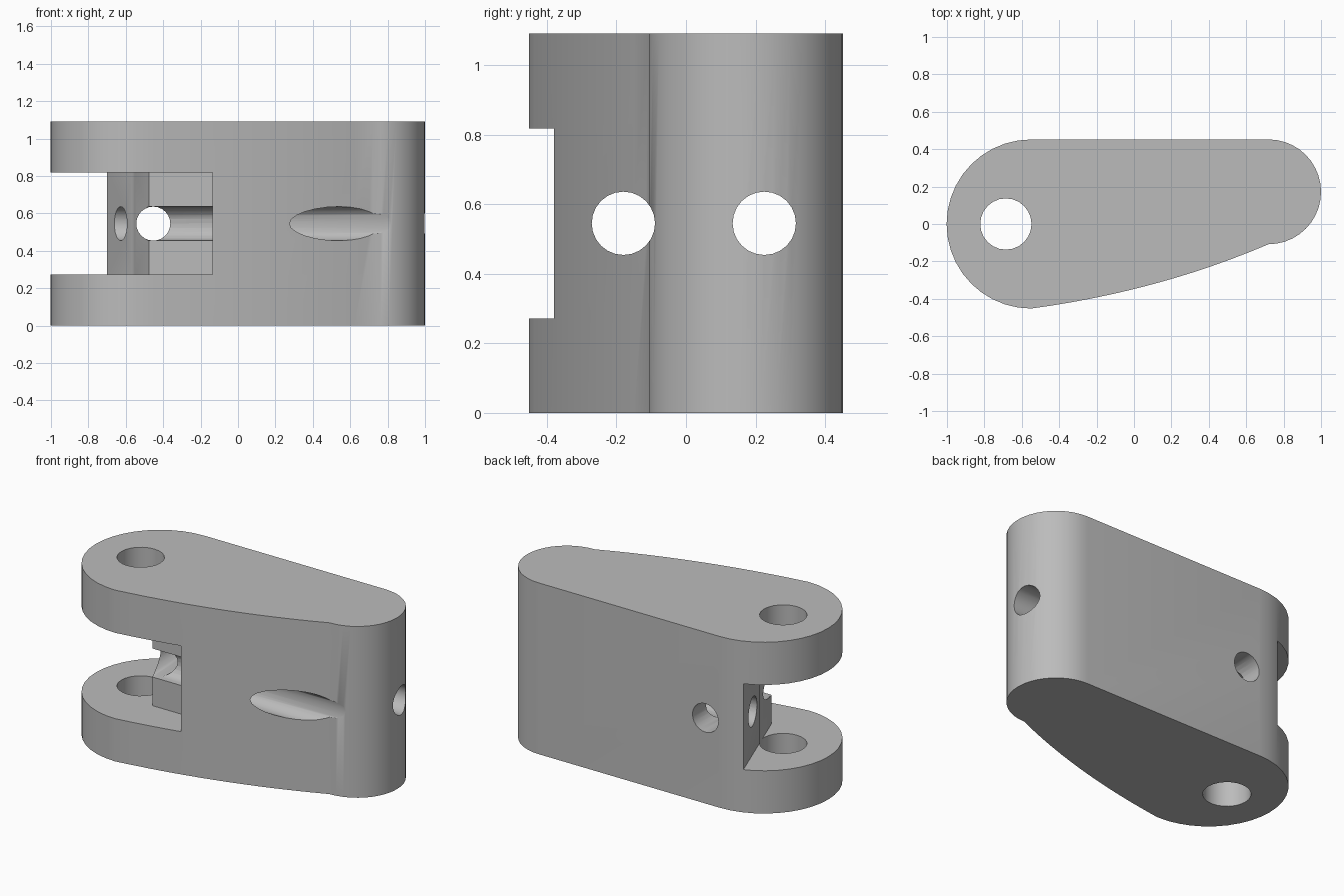
import bpy, bmesh
from math import sin, cos, pi, radians
from mathutils import Matrix, Vector

if "Cube" in bpy.data.objects:
    bpy.data.objects.remove(bpy.data.objects["Cube"])

HEIGHT = 1.09
MID = HEIGHT / 2
HOLE_R = 0.091

grey = bpy.data.materials.new("plain grey")
grey.use_nodes = True
grey.diffuse_color = (0.5, 0.5, 0.5, 1)
grey.node_tree.nodes["Principled BSDF"].inputs["Base Color"].default_value = (0.5, 0.5, 0.5, 1)


def finish(name, bm):
    bmesh.ops.recalc_face_normals(bm, faces=bm.faces)
    mesh = bpy.data.meshes.new(name)
    bm.to_mesh(mesh)
    bm.free()
    mesh.materials.append(grey)
    ob = bpy.data.objects.new(name, mesh)
    bpy.context.collection.objects.link(ob)
    return ob


def prism(name, outline, z0, z1):
    bm = bmesh.new()
    face = bm.faces.new([bm.verts.new((x, y, z0)) for x, y in outline])
    ext = bmesh.ops.extrude_face_region(bm, geom=[face])
    top = [g for g in ext["geom"] if isinstance(g, bmesh.types.BMVert)]
    bmesh.ops.translate(bm, vec=(0, 0, z1 - z0), verts=top)
    return finish(name, bm)


def rod(name, start, end, radius):
    a, b = Vector(start), Vector(end)
    turn = (b - a).to_track_quat("Z", "Y").to_matrix().to_4x4()
    bm = bmesh.new()
    bmesh.ops.create_cone(bm, cap_ends=True, segments=24, radius1=radius, radius2=radius,
                          depth=(b - a).length,
                          matrix=Matrix.Translation((a + b) / 2) @ turn)
    return finish(name, bm)


def arc(cx, cy, r, a0, a1, n):
    angles = [radians(a0 + (a1 - a0) * i / n) for i in range(n + 1)]
    return [(cx + r * cos(a), cy + r * sin(a)) for a in angles]


# Body outline: large round end, bowed front, small round end, straight back
big_end = arc(-0.55, 0.0, 0.452, 90, 270, 20)
small_end = arc(0.72, 0.172, 0.28, -90, 90, 20)
p0, p1, p2 = Vector(big_end[-1]), Vector((0.13, -0.36)), Vector(small_end[0])
bow = []
for i in range(1, 12):
    t = i / 12
    p = p0 * (1 - t) ** 2 + p1 * 2 * t * (1 - t) + p2 * t * t
    bow.append((p.x, p.y))
body = prism("clevis_body", big_end + bow + small_end, 0, HEIGHT)

# Slot between the lugs, with a stepped and slanted inner wall
slot = [(-1.3, -0.7), (-0.135, -0.7), (-0.135, -0.183), (-0.475, -0.183),
        (-0.767, 0.6), (-1.3, 0.6)]
cutters = [
    prism("slot_cutter", slot, 0.272, 0.818),
    rod("pin_hole_cutter", (-0.685, 0, -0.2), (-0.685, 0, HEIGHT + 0.2), 0.137),
    rod("front_long_hole_cutter", (-0.9, -0.18, MID), (1.2, -0.18, MID), HOLE_R),
    rod("back_long_hole_cutter", (-0.9, 0.225, MID), (1.2, 0.225, MID), HOLE_R),
    rod("cross_hole_cutter", (-0.453, -0.3, MID), (-0.453, 0.7, MID), HOLE_R),
]

# Cut every opening, then discard the cutters
bpy.ops.object.select_all(action="DESELECT")
bpy.context.view_layer.objects.active = body
body.select_set(True)
for cutter in cutters:
    cutter.hide_render = True
    mod = body.modifiers.new(cutter.name, "BOOLEAN")
    mod.operation = "DIFFERENCE"
    mod.solver = "EXACT"
    mod.object = cutter
    bpy.ops.object.modifier_apply(modifier=mod.name)
    bpy.data.objects.remove(cutter)

bpy.ops.object.shade_smooth_by_angle(angle=radians(30))
